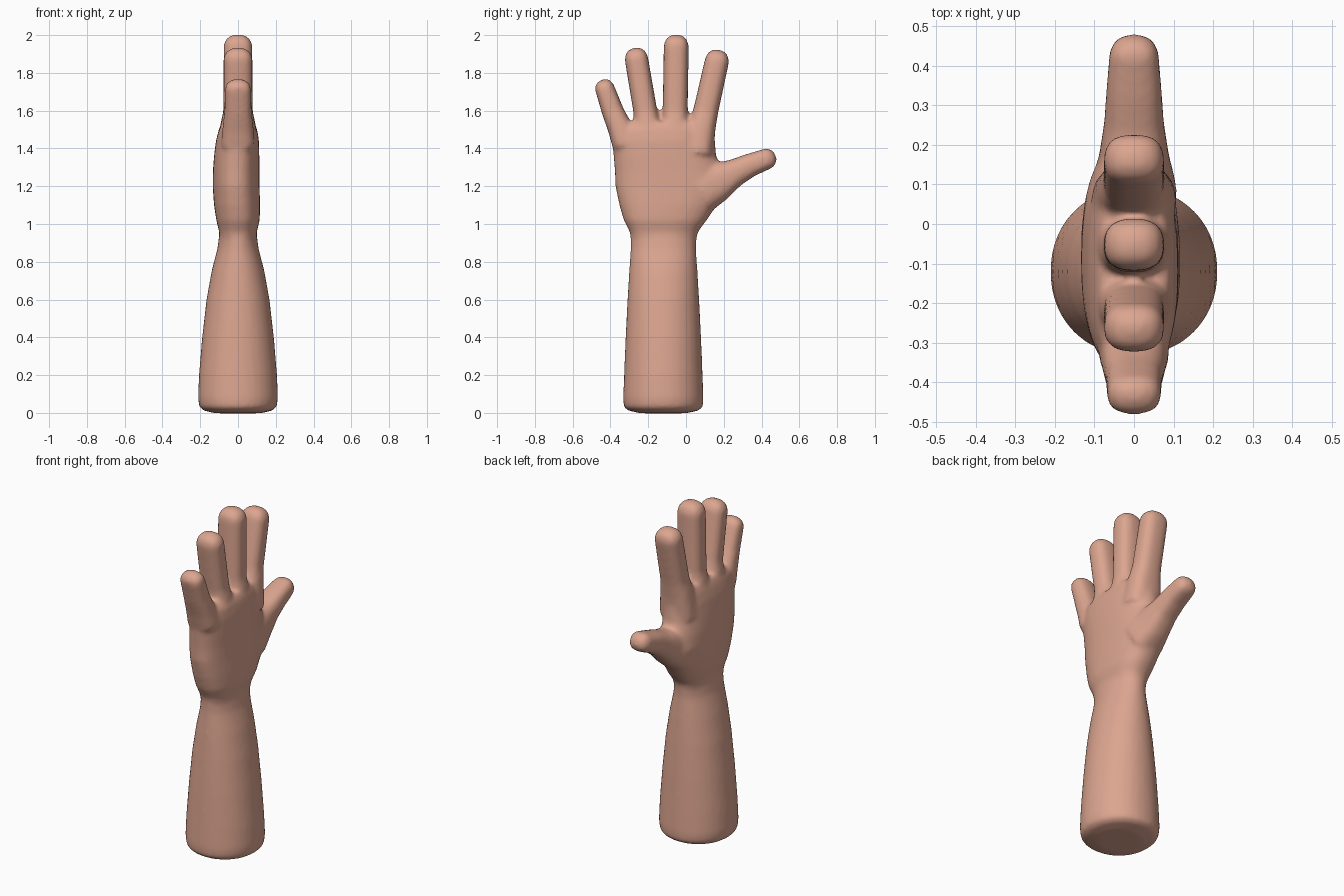
import bpy
import bmesh
import math
from mathutils import Vector

SIDES = 32


def spow(v, p):
    return math.copysign(abs(v) ** p, v)


def loft(bm, rings, along, power):
    """Closed tube of squarish rings (x, y, z, half_width, half_thickness) facing 'along'."""
    across = Vector((0, along.z, -along.y))
    loops = []
    for x, y, z, w, t in rings:
        loop = []
        for i in range(SIDES):
            a = 2 * math.pi * i / SIDES
            off = across * (w * spow(math.cos(a), 2 / power))
            off.x = t * spow(math.sin(a), 2 / power)
            loop.append(bm.verts.new(Vector((x, y, z)) + off))
        loops.append(loop)
    for lo, hi in zip(loops, loops[1:]):
        for i in range(SIDES):
            j = (i + 1) % SIDES
            bm.faces.new((lo[i], lo[j], hi[j], hi[i]))
    bm.faces.new(loops[0][::-1])
    bm.faces.new(loops[-1])


def digit(bm, points):
    """Finger through (y, z, half_width, half_thickness) points with a rounded tip."""
    y0, z0 = points[0][:2]
    y1, z1, w, t = points[-1]
    along = Vector((0, y1 - y0, z1 - z0)).normalized()
    rings = [(0, *p) for p in points]
    for k in range(1, 8):
        a = math.radians(k * 12)
        s, c = math.sin(a) * w, math.cos(a) ** 0.85
        rings.append((0, y1 + along.y * s, z1 + along.z * s, w * c, t * c))
    loft(bm, rings, along, 2.6)


bm = bmesh.new()
up = Vector((0, 0, 1))

# Forearm, flaring to a nearly flat rounded base
loft(bm, [
    (0, -0.12, -0.002, 0.12, 0.12), (0, -0.12, 0.012, 0.185, 0.18),
    (0, -0.12, 0.03, 0.21, 0.205), (0, -0.12, 0.08, 0.213, 0.212),
    (0, -0.12, 0.2, 0.208, 0.207), (0, -0.12, 0.4, 0.2, 0.19),
    (0, -0.12, 0.6, 0.19, 0.167), (0, -0.12, 0.75, 0.181, 0.14),
    (0, -0.12, 0.87, 0.173, 0.109), (0, -0.118, 0.95, 0.177, 0.099),
    (0, -0.115, 1.02, 0.19, 0.1)], up, 2.1)

# Palm
loft(bm, [
    (0, -0.12, 0.9, 0.165, 0.095), (0, -0.117, 0.96, 0.182, 0.1),
    (0, -0.11, 1.02, 0.22, 0.115), (-0.005, -0.095, 1.1, 0.258, 0.122),
    (-0.01, -0.082, 1.2, 0.292, 0.124), (-0.01, -0.095, 1.28, 0.282, 0.123),
    (-0.007, -0.112, 1.36, 0.272, 0.12), (-0.003, -0.118, 1.44, 0.272, 0.114),
    (0, -0.12, 1.5, 0.265, 0.102), (0, -0.1, 1.54, 0.22, 0.085)], up, 2.4)

# Little, ring, middle and index fingers, then the thumb
digit(bm, [(-0.32, 1.42, 0.07, 0.09), (-0.35, 1.51, 0.065, 0.082),
           (-0.389, 1.6, 0.058, 0.072), (-0.429, 1.715, 0.052, 0.069)])
digit(bm, [(-0.19, 1.42, 0.075, 0.105), (-0.205, 1.52, 0.07, 0.092),
           (-0.216, 1.6, 0.063, 0.077), (-0.262, 1.872, 0.062, 0.076)])
digit(bm, [(-0.06, 1.42, 0.075, 0.108), (-0.058, 1.53, 0.07, 0.093),
           (-0.057, 1.6, 0.066, 0.078), (-0.052, 1.938, 0.066, 0.076)])
digit(bm, [(0.06, 1.38, 0.085, 0.108), (0.086, 1.52, 0.072, 0.092),
           (0.105, 1.6, 0.066, 0.078), (0.163, 1.86, 0.064, 0.076)])
digit(bm, [(0.08, 1.175, 0.12, 0.11), (0.17, 1.225, 0.105, 0.088),
           (0.26, 1.272, 0.073, 0.075), (0.34, 1.312, 0.062, 0.07),
           (0.423, 1.343, 0.056, 0.063)])

bmesh.ops.recalc_face_normals(bm, faces=bm.faces)
mesh = bpy.data.meshes.new("hand_and_forearm")
bm.to_mesh(mesh)
bm.free()

skin = bpy.data.materials.new("skin")
skin.diffuse_color = (0.72, 0.38, 0.28, 1)
mesh.materials.append(skin)
hand = bpy.data.objects.new("hand_and_forearm", mesh)
bpy.context.collection.objects.link(hand)

# Fuse the tubes into one skin and soften the joins
fuse = hand.modifiers.new("fuse", 'REMESH')
fuse.mode = 'VOXEL'
fuse.voxel_size = 0.012
fuse.use_smooth_shade = True
soften = hand.modifiers.new("soften", 'SMOOTH')
soften.factor = 0.5
soften.iterations = 10
